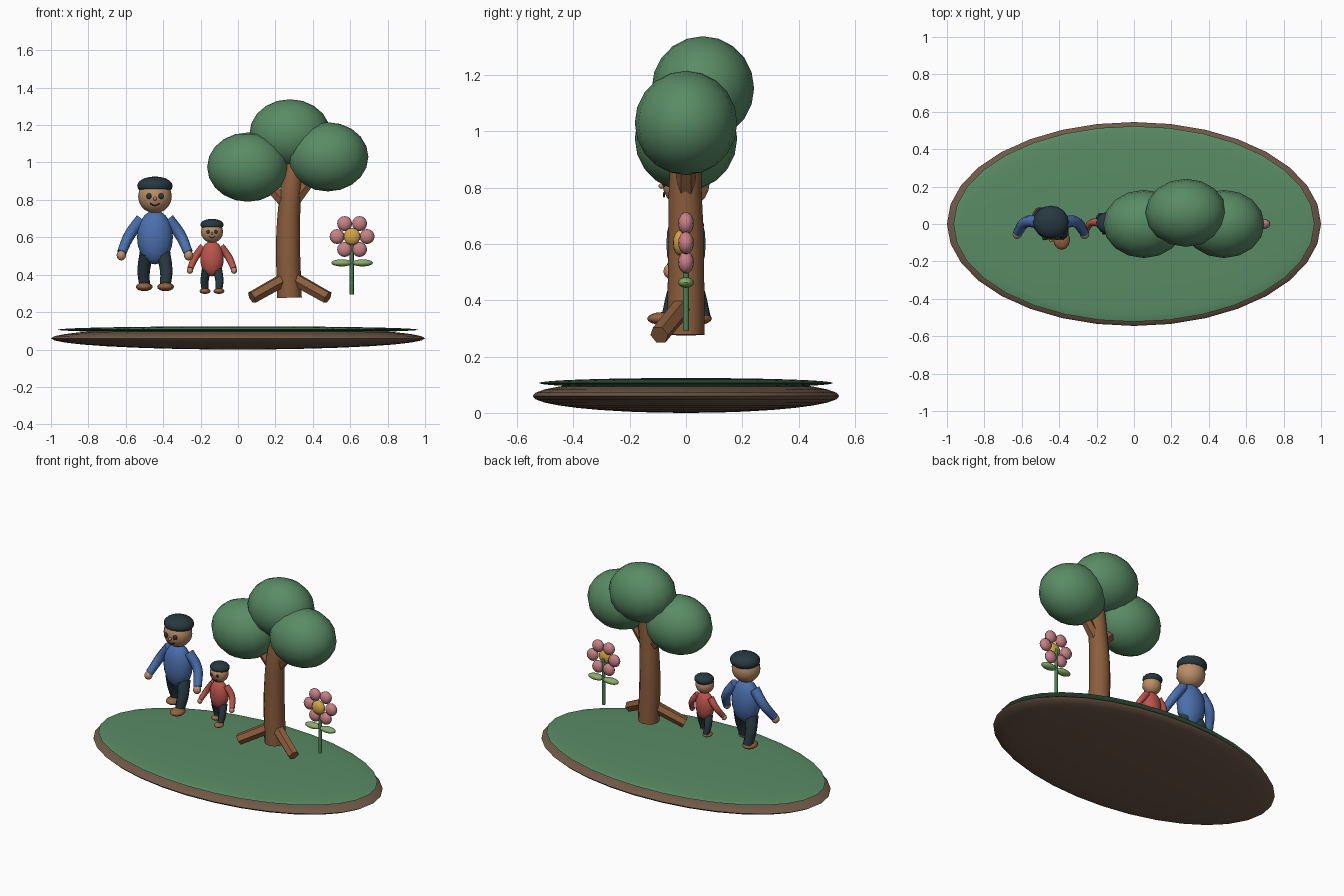
import bpy
from math import sin, cos, pi, radians
from mathutils import Vector

if "Cube" in bpy.data.objects:
    bpy.data.objects.remove(bpy.data.objects["Cube"])


def mat(name, rgb):
    m = bpy.data.materials.new(name)
    m.diffuse_color = (*rgb, 1)
    m.use_nodes = True
    m.node_tree.nodes["Principled BSDF"].inputs["Base Color"].default_value = m.diffuse_color
    return m


GRASS = mat("grass_green", (0.10, 0.26, 0.13))
SOIL = mat("soil_brown", (0.16, 0.10, 0.065))
BARK = mat("bark_brown", (0.26, 0.11, 0.045))
SKIN = mat("skin_tan", (0.50, 0.27, 0.14))
DARK = mat("dark_slate", (0.02, 0.04, 0.05))
SHOE = mat("shoe_brown", (0.30, 0.12, 0.05))
BLUE = mat("shirt_blue", (0.07, 0.16, 0.42))
RED = mat("shirt_red", (0.50, 0.09, 0.07))
PINK = mat("petal_pink", (0.58, 0.22, 0.24))
GOLD = mat("flower_gold", (0.65, 0.38, 0.06))
LEAF = mat("leaf_green", (0.25, 0.42, 0.14))
STEM = mat("stem_green", (0.07, 0.22, 0.09))


def finish(o, name, m):
    o.name = name
    o.data.materials.append(m)
    bpy.ops.object.shade_smooth_by_angle(angle=radians(50))
    return o


def ball(name, loc, size, m, seg=16, rings=10):
    """Ellipsoid with half extents given by size."""
    bpy.ops.mesh.primitive_uv_sphere_add(segments=seg, ring_count=rings, radius=1, location=loc)
    o = bpy.context.object
    o.scale = size
    bpy.ops.object.transform_apply(location=False, rotation=False, scale=True)
    return finish(o, name, m)


def tube(name, pts, radii, m, res=2):
    """Capped tube along a smooth path, with a radius at every point."""
    cu = bpy.data.curves.new(name, 'CURVE')
    cu.dimensions = '3D'
    cu.bevel_depth = 1
    cu.bevel_resolution = res
    cu.resolution_u = 5
    cu.use_fill_caps = True
    sp = cu.splines.new('BEZIER')
    sp.bezier_points.add(len(pts) - 1)
    for bp, p, r in zip(sp.bezier_points, pts, radii):
        bp.co, bp.radius = p, r
        bp.handle_left_type = bp.handle_right_type = 'AUTO'
    o = bpy.data.objects.new(name, cu)
    bpy.context.collection.objects.link(o)
    bpy.ops.object.select_all(action='DESELECT')
    o.select_set(True)
    bpy.context.view_layer.objects.active = o
    bpy.ops.object.convert(target='MESH')
    return finish(bpy.context.object, name, m)


def person(tag, x, base, s, shirt):
    """Walking figure; coordinates are relative to the soles, scaled by s."""
    def P(px, py, pz):
        return Vector((x + px * s, py * s, base + pz * s))

    def S(*v):
        return [c * s for c in v]

    ball(tag + "_torso", P(0, 0, 0.287), S(0.096, 0.07, 0.145), shirt)
    ball(tag + "_head", P(0, 0, 0.505), S(0.09, 0.084, 0.09), SKIN)
    ball(tag + "_hair", P(0, 0.01, 0.562), S(0.095, 0.088, 0.05), DARK)
    ball(tag + "_nose", P(0, -0.086, 0.493), S(0.01, 0.012, 0.01), SKIN, 10, 6)
    # smile
    tube(tag + "_mouth", [P(-0.026, -0.078, 0.468), P(0, -0.078, 0.456), P(0.026, -0.078, 0.468)],
         S(0.004, 0.004, 0.004), DARK, 1)
    for k, side in ((-1, "left"), (1, "right")):
        t = f"{tag}_{side}_"
        ball(t + "eye", P(k * 0.033, -0.077, 0.507), S(0.015, 0.01, 0.016), DARK, 10, 6)
        # arms and hands
        tube(t + "arm", [P(k * 0.07, 0.01, 0.385), P(k * 0.135, 0.01, 0.30), P(k * 0.178, -0.045, 0.205)],
             S(0.033, 0.03, 0.025), shirt)
        ball(t + "hand", P(k * 0.18, -0.055, 0.19), S(0.025, 0.025, 0.027), SKIN, 12, 8)
        # striding legs and shoes
        tube(t + "leg", [P(k * 0.045, 0, 0.20), P(k * 0.06, -k * 0.035, 0.11), P(k * 0.055, -k * 0.06, 0.025)],
             S(0.04, 0.036, 0.03), DARK)
        ball(t + "shoe", P(k * 0.057, -k * 0.06 - 0.023, 0.022), S(0.045, 0.055, 0.023), SHOE, 12, 8)


# Ground
ball("soil_base", (0, 0, 0.06), (1, 0.545, 0.06), SOIL, 32, 16)
ball("grass_top", (0, 0, 0.106), (0.965, 0.523, 0.018), GRASS, 32, 16)

# People
person("adult", -0.444, 0.313, 1.0, BLUE)
person("child", -0.139, 0.298, 0.655, RED)

# Tree trunk, branches and roots
tube("trunk", [(0.275, 0, 0.277), (0.268, 0, 0.60), (0.285, 0, 0.88), (0.31, 0.02, 1.05)],
     (0.066, 0.064, 0.056, 0.045), BARK, 4)
for k, side, end in ((-1, "left", (0.08, 0, 0.97)), (1, "right", (0.46, 0, 1.0))):
    tube(side + "_branch", [(0.275, 0, 0.76), end], (0.038, 0.028), BARK, 1)
    tube(side + "_root", [(0.277 + k * 0.02, -0.01, 0.38), (0.277 + k * 0.203, -0.095, 0.277)],
         (0.037, 0.035), BARK, 1)

# Tree crown
for name, loc in (("left_foliage", (0.052, 0, 0.975)),
                  ("top_foliage", (0.278, 0.06, 1.153)),
                  ("right_foliage", (0.48, 0, 1.03))):
    ball(name, loc, (0.217, 0.182, 0.185), GRASS)

# Flower
tube("flower_stem", [(0.608, 0, 0.293), (0.608, 0, 0.60)], (0.011, 0.011), STEM)
ball("flower_center", (0.61, -0.02, 0.604), (0.046, 0.027, 0.046), GOLD, 14, 8)
for i in range(6):
    a = i * pi / 3
    ball(f"petal_{i + 1}", (0.61 + 0.08 * cos(a), 0, 0.604 + 0.08 * sin(a)), (0.04, 0.028, 0.04), PINK, 12, 8)
for k, side in ((-1, "left"), (1, "right")):
    ball(side + "_leaf", (0.61 + k * 0.055, 0, 0.463), (0.056, 0.028, 0.019), LEAF, 12, 8)
